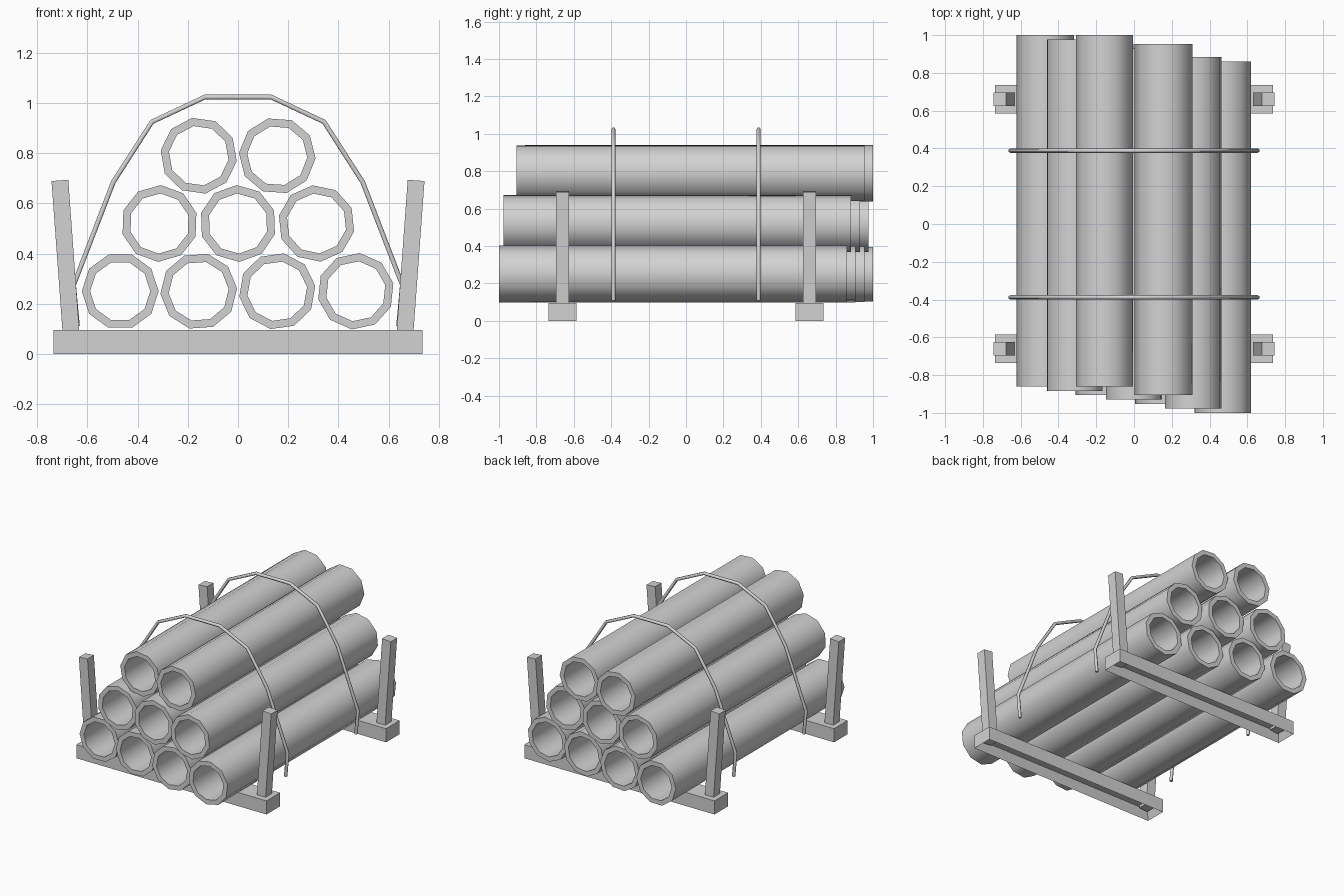
import bpy, bmesh, math
from mathutils import Matrix

if "Cube" in bpy.data.objects:
    bpy.data.objects.remove(bpy.data.objects["Cube"])

grey = bpy.data.materials.new("light_grey")
grey.diffuse_color = (0.65, 0.65, 0.65, 1)
grey.use_nodes = True
grey.node_tree.nodes["Principled BSDF"].inputs["Base Color"].default_value = grey.diffuse_color


def add_object(name, bm):
    bmesh.ops.recalc_face_normals(bm, faces=bm.faces)
    mesh = bpy.data.meshes.new(name)
    bm.to_mesh(mesh)
    bm.free()
    ob = bpy.data.objects.new(name, mesh)
    bpy.context.collection.objects.link(ob)
    mesh.materials.append(grey)
    return ob


def smooth(ob, degrees):
    bpy.ops.object.select_all(action='DESELECT')
    ob.select_set(True)
    bpy.context.view_layer.objects.active = ob
    bpy.ops.object.shade_smooth_by_angle(angle=math.radians(degrees))


def pipe(name, x, y, z, turn, outer=0.153, inner=0.12, length=1.86, sides=10):
    bm = bmesh.new()
    # closed profile: outer front, outer back, inner back, inner front
    rings = []
    for r, s in ((outer, -1), (outer, 1), (inner, 1), (inner, -1)):
        ring = []
        for k in range(sides):
            a = turn + 2 * math.pi * k / sides
            ring.append(bm.verts.new((x + r * math.cos(a), y + s * length / 2,
                                      z + r * math.sin(a))))
        rings.append(ring)
    for j in range(4):
        a, b = rings[j], rings[(j + 1) % 4]
        for k in range(sides):
            n = (k + 1) % sides
            bm.faces.new((a[k], a[n], b[n], b[k]))
    smooth(add_object(name, bm), 40)


# stacked pipes: rows of four, three and two, each slid and turned a little
row_y = ((0.07, 0.0235, -0.0235, -0.07), (0.0465, 0, -0.0465), (0.07, 0.0235))
index = 0
for row, slides in enumerate(row_y):
    for i, y in enumerate(slides):
        x = (i - (len(slides) - 1) / 2) * 0.313
        pipe(f"pipe_{index + 1}", x, y, 0.25 + 0.27 * row, math.radians(40 * index))
        index += 1

for end, y in (("front", -0.66), ("back", 0.66)):
    # bearer beam, hollowed from below
    bm = bmesh.new()
    bmesh.ops.create_cube(bm, size=1, matrix=Matrix.Translation((0, y, 0.0475))
                          @ Matrix.Diagonal((1.47, 0.15, 0.095, 1)))
    bottom = min(bm.faces, key=lambda f: f.calc_center_median().z)
    bmesh.ops.inset_region(bm, faces=[bottom], thickness=0.035)
    bmesh.ops.translate(bm, verts=bottom.verts[:], vec=(0, 0, 0.06))
    add_object(f"{end}_bearer", bm)

    # leaning side posts
    for side, s in (("left", -1), ("right", 1)):
        bm = bmesh.new()
        bmesh.ops.create_cube(bm, size=1, matrix=Matrix.Translation((s * 0.686, y, 0.365))
                              @ Matrix.Rotation(s * 0.073, 4, 'Y')
                              @ Matrix.Diagonal((0.067, 0.07, 0.655, 1)))
        add_object(f"{end}_{side}_post", bm)

# straps bent over the stack
half = [(0.64, 0.11), (0.655, 0.275), (0.497, 0.685), (0.343, 0.925), (0.132, 1.024)]
path = [(-x, z) for x, z in half] + half[::-1]
for end, y in (("front", -0.388), ("back", 0.388)):
    curve = bpy.data.curves.new(f"{end}_strap", 'CURVE')
    curve.dimensions = '3D'
    curve.bevel_depth = 0.011
    curve.bevel_resolution = 1
    curve.use_fill_caps = True
    spline = curve.splines.new('POLY')
    spline.points.add(len(path) - 1)
    for p, (x, z) in zip(spline.points, path):
        p.co = (x, y, z, 1)
    curve.materials.append(grey)
    ob = bpy.data.objects.new(f"{end}_strap", curve)
    bpy.context.collection.objects.link(ob)
    bpy.ops.object.select_all(action='DESELECT')
    ob.select_set(True)
    bpy.context.view_layer.objects.active = ob
    bpy.ops.object.convert(target='MESH')
    smooth(bpy.context.view_layer.objects.active, 65)
